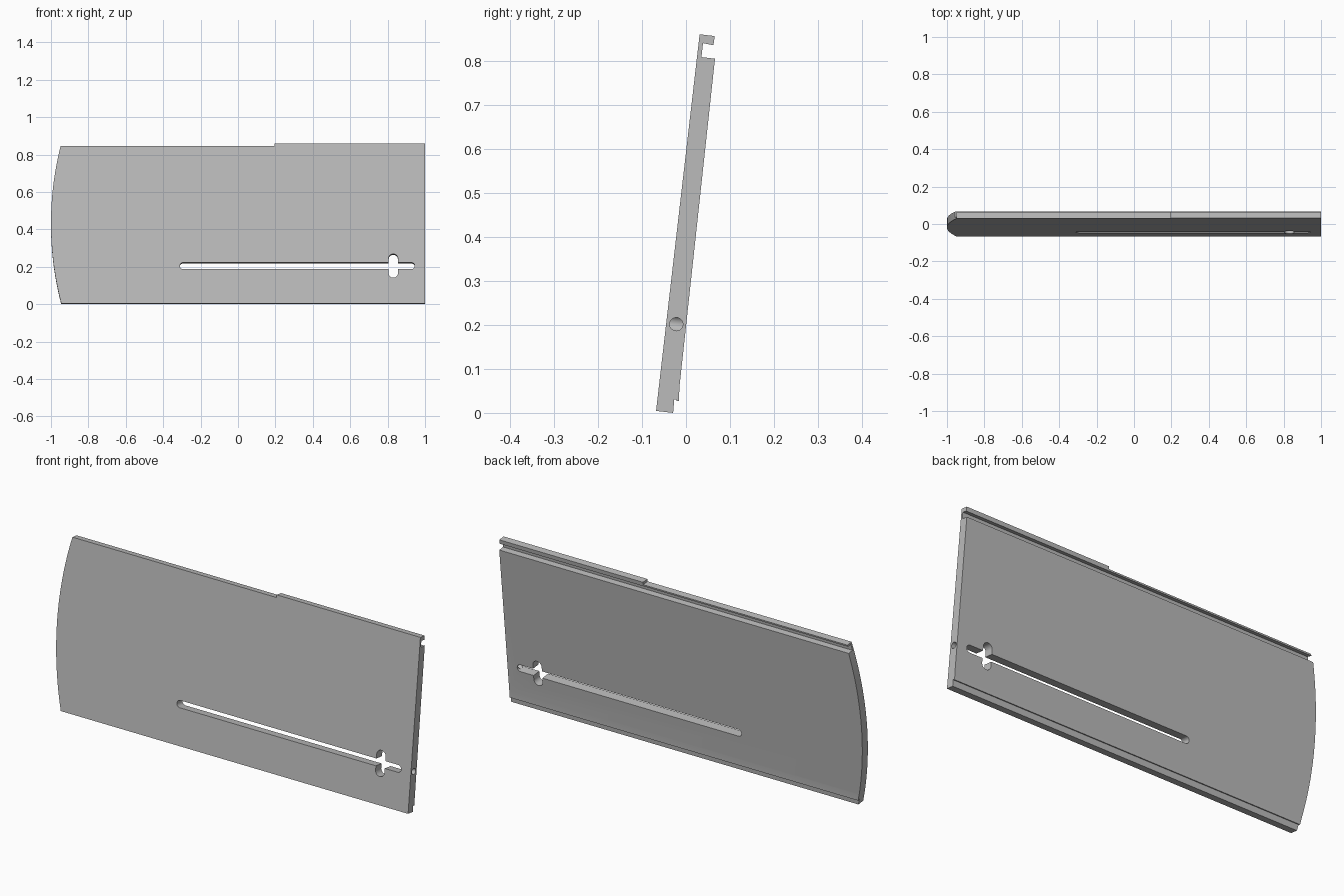
import bpy, bmesh, math
from mathutils import Vector

cube = bpy.data.objects.get("Cube")
if cube:
    bpy.data.objects.remove(cube, do_unlink=True)

grey = bpy.data.materials.new("plain grey")
grey.use_nodes = True
colour = (0.5, 0.5, 0.5, 1)
grey.diffuse_color = colour
grey.node_tree.nodes["Principled BSDF"].inputs["Base Color"].default_value = colour


def prism(name, points, sweep):
    """Extrude a closed outline along the sweep vector."""
    bm = bmesh.new()
    face = bm.faces.new([bm.verts.new(p) for p in points])
    result = bmesh.ops.extrude_face_region(bm, geom=[face])
    verts = [g for g in result["geom"] if isinstance(g, bmesh.types.BMVert)]
    bmesh.ops.translate(bm, verts=verts, vec=Vector(sweep))
    bmesh.ops.recalc_face_normals(bm, faces=bm.faces)
    mesh = bpy.data.meshes.new(name)
    bm.to_mesh(mesh)
    bm.free()
    mesh.materials.append(grey)
    obj = bpy.data.objects.new(name, mesh)
    bpy.context.collection.objects.link(obj)
    return obj


def through(name, outline):
    """Cutter with an (x, height) outline passing through the thickness."""
    return prism(name, [(x, -0.1, h) for x, h in outline], (0, 0.3, 0))


def stadium(x, h, half_x, half_h):
    """Slot outline with round ends."""
    r = min(half_x, half_h)
    sx, sh = half_x - r, half_h - r
    pts = []
    for i in range(32):
        a = 2 * math.pi * (i + 0.5) / 32
        c, s = math.cos(a), math.sin(a)
        pts.append((x + math.copysign(sx, c) + r * c, h + math.copysign(sh, s) + r * s))
    # Drop coincident points where the straight section has no length
    return pts


def cut(target, cutter, operation):
    cutter.hide_render = True
    mod = target.modifiers.new(cutter.name, "BOOLEAN")
    mod.operation = operation
    mod.solver = "EXACT"
    mod.object = cutter


# Panel cross-section (thickness, height): hook and groove on top, rebate at the foot
section = [(0, 0), (0.039, 0), (0.038, 0.031), (0.043, 0.031), (0.043, 0.028),
           (0.049, 0.028), (0.0465, 0.06), (0.041, 0.81), (0.010, 0.81),
           (0.010, 0.842), (0.034, 0.84), (0.0345, 0.861), (0, 0.861)]
panel = prism("slotted_panel", [(-1.1, u, h) for u, h in section], (2.1, 0, 0))

# Front outline: bowed end and stepped top edge
radius, mid, half = 1.708, 0.43, math.asin(0.45 / 1.708)
outline = [(1.2, -0.02), (1.2, 0.9), (0.195, 0.9), (0.195, 0.848)]
for i in range(33):
    a = half * (1 - i / 16)
    h = mid + radius * math.sin(a)
    if h < 0.845:
        outline.append((radius - 1 - radius * math.cos(a), h))
    elif i == 0:
        a = math.asin((0.848 - mid) / radius)
        outline.append((radius - 1 - radius * math.cos(a), 0.848))
cutters = [through("outline_cutter", outline)]
cut(panel, cutters[0], "INTERSECT")

# Long slot, its cross opening, and the pin hole in the straight end
cutters.append(through("slot_cutter", stadium(0.317, 0.202, 0.628, 0.018)))
cutters.append(through("cross_cutter", stadium(0.83, 0.202, 0.025, 0.064)))
hole = [(0.92, 0.023 + u, h) for u, h in stadium(0, 0.201, 0.015, 0.015)]
cutters.append(prism("pin_hole_cutter", hole, (0.2, 0, 0)))
for c in cutters[1:]:
    cut(panel, c, "DIFFERENCE")

# Bake the cuts and clear away the cutters
bpy.context.view_layer.update()
graph = bpy.context.evaluated_depsgraph_get()
baked = bpy.data.meshes.new_from_object(panel.evaluated_get(graph))
panel.modifiers.clear()
panel.data = baked
for c in cutters:
    bpy.data.objects.remove(c, do_unlink=True)

# Lean the panel back
panel.rotation_euler.x = -math.radians(6.6)
panel.location = (0, -0.068, 0.0045)

bpy.ops.object.select_all(action="DESELECT")
panel.select_set(True)
bpy.context.view_layer.objects.active = panel
bpy.ops.object.shade_smooth_by_angle(angle=math.radians(30))
